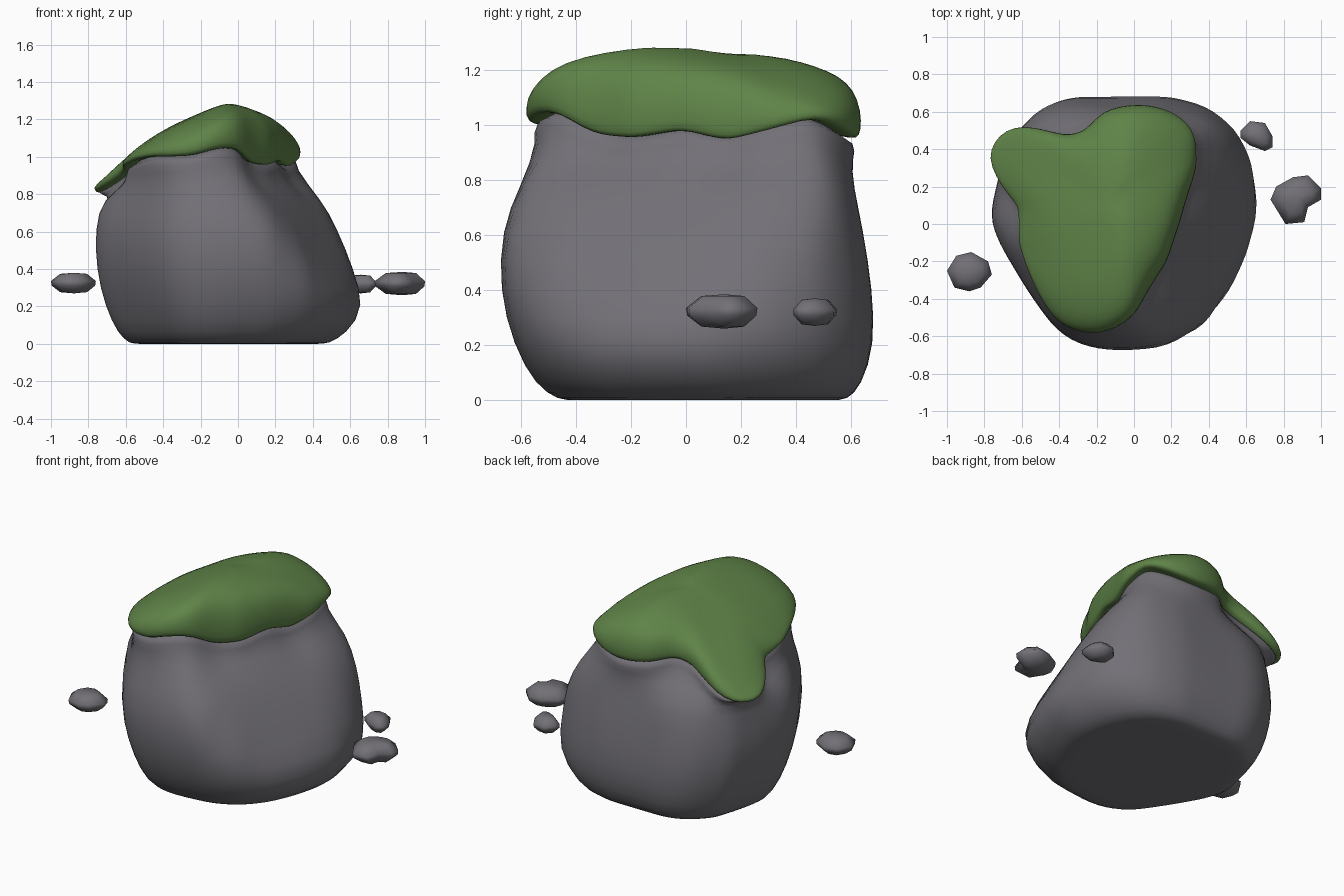
import bpy, bmesh, math
from mathutils import Vector, noise

if "Cube" in bpy.data.objects:
    bpy.data.objects.remove(bpy.data.objects["Cube"])

N = 48
CX, CY = -0.15, 0.10


def material(name, rgb):
    m = bpy.data.materials.new(name)
    m.diffuse_color = (*rgb, 1)
    m.use_nodes = True
    m.node_tree.nodes["Principled BSDF"].inputs["Base Color"].default_value = m.diffuse_color
    return m


STONE = material("stone grey", (0.17, 0.163, 0.183))
MOSS = material("moss green", (0.115, 0.23, 0.065))


def loft(name, rings, mat, bottom=None, top=None, subsurf=0):
    """Skin closed rings from low to high, with fans at the two ends."""
    bm = bmesh.new()
    rows = [[bm.verts.new(p) for p in r] for r in rings]
    n = len(rows[0])
    for a, b in zip(rows, rows[1:]):
        for i in range(n):
            j = (i + 1) % n
            bm.faces.new((a[i], a[j], b[j], b[i]))
    for row, tip in ((rows[0], bottom), (rows[-1], top)):
        t = bm.verts.new(tip)
        for i in range(n):
            bm.faces.new((row[i], row[(i + 1) % n], t))
    bmesh.ops.recalc_face_normals(bm, faces=bm.faces)
    for f in bm.faces:
        f.smooth = True
    me = bpy.data.meshes.new(name)
    bm.to_mesh(me)
    bm.free()
    ob = bpy.data.objects.new(name, me)
    bpy.context.collection.objects.link(ob)
    me.materials.append(mat)
    if subsurf:
        mod = ob.modifiers.new("smooth", 'SUBSURF')
        mod.levels = mod.render_levels = subsurf
    return ob


def sample(points):
    """Cut an outline with N rays from the centre; third value is carried along."""
    pts = [(p[0] - CX, p[1] - CY, p[2] if len(p) > 2 else 0) for p in points]
    out = []
    for k in range(N):
        a = 2 * math.pi * k / N + 0.01
        dx, dy = math.cos(a), math.sin(a)
        best = None
        for p, q in zip(pts, pts[1:] + pts[:1]):
            cp, cq = dx * p[1] - dy * p[0], dx * q[1] - dy * q[0]
            if cp * cq <= 0 and cp != cq:
                t = cp / (cp - cq)
                x, y, z = (p[i] + t * (q[i] - p[i]) for i in range(3))
                r = x * dx + y * dy
                if r > 0 and (best is None or r > best[0]):
                    best = (r, z)
        out.append((CX + dx * best[0], CY + dy * best[0], best[1]))
    return out


def toward(p, f):
    return CX + f * (p[0] - CX), CY + f * (p[1] - CY)


# moss outline: x, y and height of its lower edge
moss_line = sample([
    (-0.77, 0.35, .81), (-0.73, 0.47, .80), (-0.62, 0.53, .83), (-0.48, 0.50, .91),
    (-0.35, 0.465, .97), (-0.25, 0.50, .99), (-0.18, 0.59, .97), (-0.05, 0.63, .95),
    (0.10, 0.63, .95), (0.25, 0.57, .99), (0.32, 0.48, 1.03), (0.33, 0.30, .98),
    (0.28, 0.15, .94), (0.23, -0.02, .98), (0.17, -0.20, .95), (0.07, -0.35, .96),
    (0.01, -0.47, 1.04), (-0.10, -0.56, 1.05), (-0.25, -0.58, 1.0), (-0.38, -0.54, 1.0),
    (-0.48, -0.42, 1.0), (-0.56, -0.25, .98), (-0.61, -0.10, .95), (-0.61, 0.10, .92),
    (-0.71, 0.20, .85)])

# widest outline of the boulder
rock_line = sample([
    (-0.77, 0.05), (-0.72, 0.28), (-0.65, 0.48), (-0.51, 0.62), (-0.35, 0.68), (0.20, 0.68),
    (0.40, 0.62), (0.55, 0.48), (0.63, 0.30), (0.68, 0.05), (0.62, -0.20), (0.53, -0.40),
    (0.40, -0.54), (0.20, -0.65), (-0.10, -0.68), (-0.30, -0.65), (-0.43, -0.55),
    (-0.60, -0.30), (-0.72, -0.10)])


def level(z, x0, x1, y0, y1, side=9, facet=9):
    """Boulder outline fitted to bounds, cut by the leaning right-hand planes."""
    ring = []
    for x, y, _ in rock_line:
        u, v = (x + 0.77) / 1.45, (y + 0.68) / 1.36
        p = (x0 + u * (x1 - x0), y0 + v * (y1 - y0))
        f = 1.008 + 0.012 * noise.noise(Vector((p[0], p[1], z)) * 3.5)
        for nx, ny, off in ((1, 0, side), (.94, -.35, facet)):
            d = nx * (p[0] - CX) + ny * (p[1] - CY)
            if d > 0:
                f = min(f, (off - nx * CX - ny * CY) / d)
        ring.append((*toward(p, f), z))
    return ring


# boulder: body levels, then a neck and lip following the moss edge
rings = [level(0, -.54, .44, -.42, .54), level(0, -.58, .485, -.46, .58),
         level(.05, -.645, .58, -.545, .635), level(.2, -.715, .69, -.63, .68),
         level(.4, -.765, .68, -.68, .675, .625, .545),
         level(.62, -.77, .68, -.675, .64, .535, .425),
         level(.78, -.73, .66, -.605, .605, .44, .315)]
for f, dz, low in ((.95, -.07, .80), (.995, -.015, .81), (.8, .03, .84)):
    rings.append([(*toward(p, f), max(p[2] + dz, low)) for p in moss_line])
loft("boulder", rings, STONE, (-0.05, 0.05, 0), (CX, CY, 1.06), subsurf=1)


# moss cap: leaning crown with a rounded rim
def crown(x, y):
    d = x + 0.05
    drop = .43 * d * d - .26 * d if d < 0 else .6 * d * d + .15 * d
    return 1.285 - drop - 0.23 * (y + 0.05) ** 2


rings = []
for f, k in ((.9, .02), (.99, 0), (1.015, .15), (1.015, .5), (.965, .8), (.87, .95),
             (.7, 1), (.5, 1), (.3, 1), (.12, 1)):
    ring = []
    for p in moss_line:
        x, y = toward(p, f)
        h = crown(x, y) + 0.01 * noise.noise(Vector((x * 4, y * 4, 2)))
        ring.append((x, y, p[2] + k * (max(h, p[2] + .06) - p[2])))
    rings.append(ring)
loft("moss_cap", rings, MOSS, (CX, CY, 1.08), (CX, CY, crown(CX, CY)), subsurf=1)

# loose flat pebbles around the boulder
pebbles = {
    "pebble_left": ([(-1, -.25), (-.95, -.17), (-.87, -.15), (-.78, -.2), (-.76, -.27),
                     (-.82, -.34), (-.88, -.36), (-.96, -.34)], .27, .38),
    "pebble_right": ([(.73, .13), (.76, .2), (.85, .25), (.93, .26), (1, .19), (1, .13),
                      (.93, .09), (.91, .01), (.81, 0)], .26, .385),
    "pebble_back": ([(.57, .5), (.62, .55), (.7, .54), (.74, .47), (.74, .41), (.7, .39),
                     (.62, .42), (.57, .46)], .27, .37)}
for name, (line, z0, z1) in pebbles.items():
    cx = sum(p[0] for p in line) / len(line)
    cy = sum(p[1] for p in line) / len(line)
    rings = [[(cx + f * (x - cx), cy + f * (y - cy), z0 + t * (z1 - z0)) for x, y in line]
             for f, t in ((.6, .06), (.97, .38), (1, .6), (.6, .95))]
    loft(name, rings, STONE, (cx, cy, z0), (cx, cy, z1))
